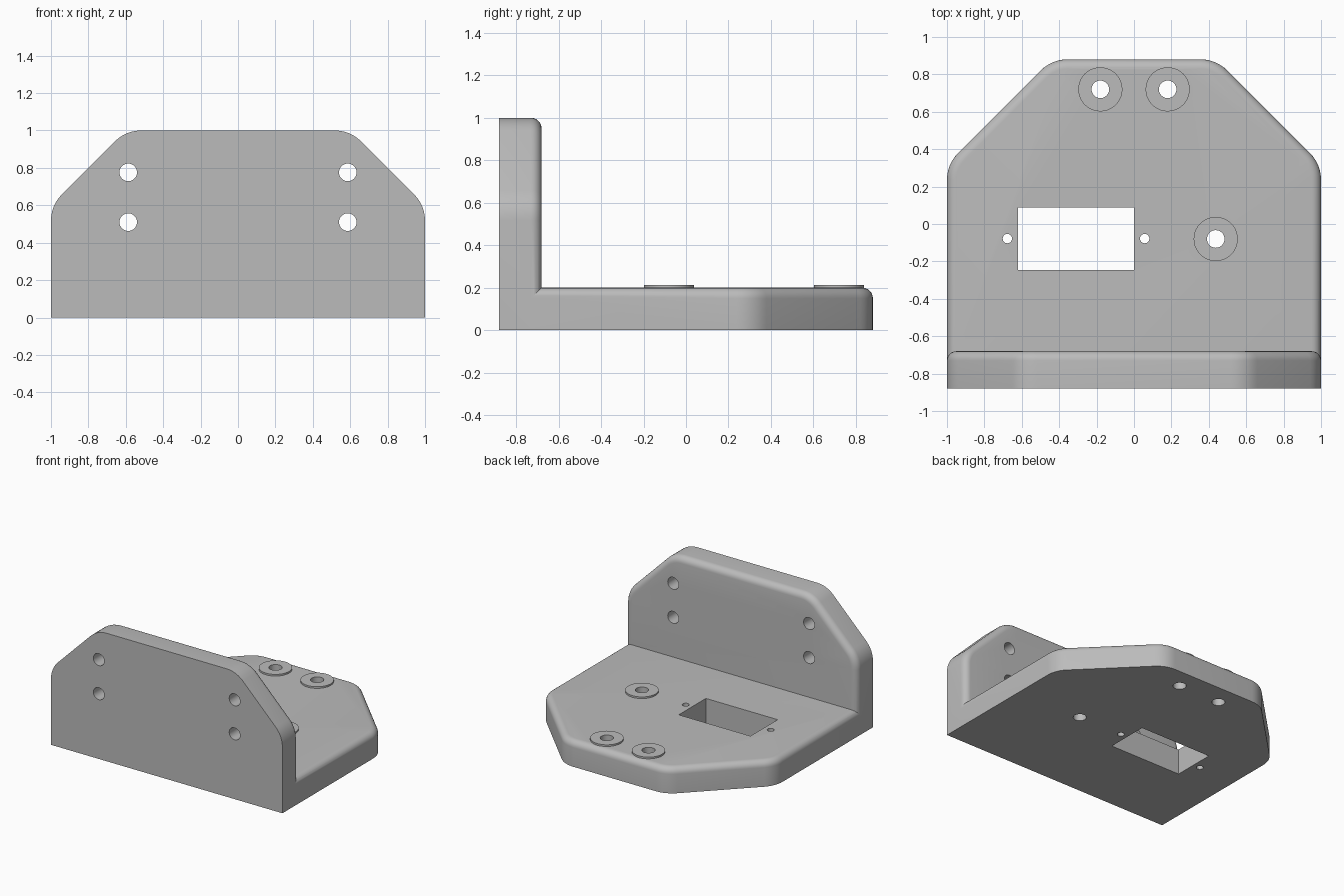
import bpy, bmesh
from math import sin, cos, pi, radians
from mathutils import Vector, Matrix

if "Cube" in bpy.data.objects:
    bpy.data.objects.remove(bpy.data.objects["Cube"])

HALF_DEPTH = 0.88
THICK = 0.2
EDGE = 0.05          # rounding of the long rim
CORNER = 0.2         # rounding of the chamfer corners

grey = bpy.data.materials.new("plain grey")
grey.use_nodes = True
grey.diffuse_color = (0.5, 0.5, 0.5, 1)
grey.node_tree.nodes["Principled BSDF"].inputs["Base Color"].default_value = grey.diffuse_color


def make_object(name, bm):
    bmesh.ops.recalc_face_normals(bm, faces=bm.faces)
    mesh = bpy.data.meshes.new(name)
    bm.to_mesh(mesh)
    bm.free()
    mesh.materials.append(grey)
    obj = bpy.data.objects.new(name, mesh)
    bpy.context.collection.objects.link(obj)
    return obj


def outline(length, chamfer, inset):
    """Plate outline from v=0 to v=length, two far corners chamfered and rounded."""
    pts = [(-1 + inset, inset), (1 - inset, inset)]
    t = CORNER * math_tan
    # arc centres of the two rounded corners on the right side
    low = Vector((1 - CORNER, length - chamfer - t))
    high = Vector((1 - chamfer - t, length - CORNER))
    r = CORNER - inset
    right = [c + Vector((cos(a), sin(a))) * r
             for c, start in ((low, 0), (high, pi / 4))
             for a in (start + pi / 4 * i / 6 for i in range(7))]
    pts += [tuple(p) for p in right]
    pts += [(-p.x, p.y) for p in reversed(right)]
    return pts


math_tan = sin(pi / 8) / cos(pi / 8)


def rounded_plate(name, length, chamfer, place):
    """Loft the outline through the thickness with a rounded far rim."""
    levels = [(0, 0)] + [(EDGE * (1 - cos(a)), THICK - EDGE + EDGE * sin(a))
                         for a in (pi / 2 * i / 6 for i in range(7))]
    bm = bmesh.new()
    rings = [[bm.verts.new(place(u, v, w)) for u, v in outline(length, chamfer, inset)]
             for inset, w in levels]
    bm.faces.new(rings[0])
    bm.faces.new(rings[-1])
    for a, b in zip(rings, rings[1:]):
        for i in range(len(a)):
            j = (i + 1) % len(a)
            bm.faces.new((a[i], a[j], b[j], b[i]))
    return make_object(name, bm)


def cylinder(name, centre, radius, depth, along_y=False):
    bm = bmesh.new()
    turn = Matrix.Rotation(pi / 2, 4, 'X') if along_y else Matrix()
    bmesh.ops.create_cone(bm, cap_ends=True, segments=40, radius1=radius, radius2=radius,
                          depth=depth, matrix=Matrix.Translation(centre) @ turn)
    return make_object(name, bm)


def combine(target, tool, operation):
    """Apply a boolean and drop the tool object."""
    mod = target.modifiers.new("boolean", 'BOOLEAN')
    mod.operation, mod.solver, mod.object = operation, 'EXACT', tool
    tool.hide_render = True
    bpy.context.view_layer.objects.active = target
    bpy.ops.object.modifier_apply(modifier=mod.name)
    bpy.data.objects.remove(tool)


# Base plate and upright wall, joined in an L
bracket = rounded_plate("angle_bracket", 2 * HALF_DEPTH, 0.56,
                        lambda u, v, w: (u, v - HALF_DEPTH, w))
wall = rounded_plate("upright_wall", 1, 0.4, lambda u, v, w: (u, w - HALF_DEPTH, v))
combine(bracket, wall, 'UNION')

# Raised bosses with screw holes
for x, y in ((-0.18, 0.72), (0.18, 0.72), (0.437, -0.08)):
    combine(bracket, cylinder("boss", (x, y, 0.163), 0.118, 0.1), 'UNION')
    combine(bracket, cylinder("boss_hole", (x, y, 0.1), 0.047, 0.6), 'DIFFERENCE')

# Rectangular window and its two small screw holes
bm = bmesh.new()
bmesh.ops.create_cube(bm, size=1, matrix=Matrix.Translation((-0.31, -0.078, 0.1))
                      @ Matrix.Diagonal((0.62, 0.335, 0.6, 1)))
combine(bracket, make_object("window_cutter", bm), 'DIFFERENCE')
for x in (-0.677, 0.057):
    combine(bracket, cylinder("small_hole", (x, -0.078, 0.1), 0.025, 0.6), 'DIFFERENCE')

# Four mounting holes through the wall
for x in (-0.587, 0.587):
    for z in (0.51, 0.776):
        combine(bracket, cylinder("wall_hole", (x, -0.78, z), 0.047, 0.6, True), 'DIFFERENCE')

# Smooth the roundings, keep the real edges sharp
bpy.ops.object.select_all(action='DESELECT')
bracket.select_set(True)
bpy.context.view_layer.objects.active = bracket
bpy.ops.object.shade_smooth_by_angle(angle=radians(30))
